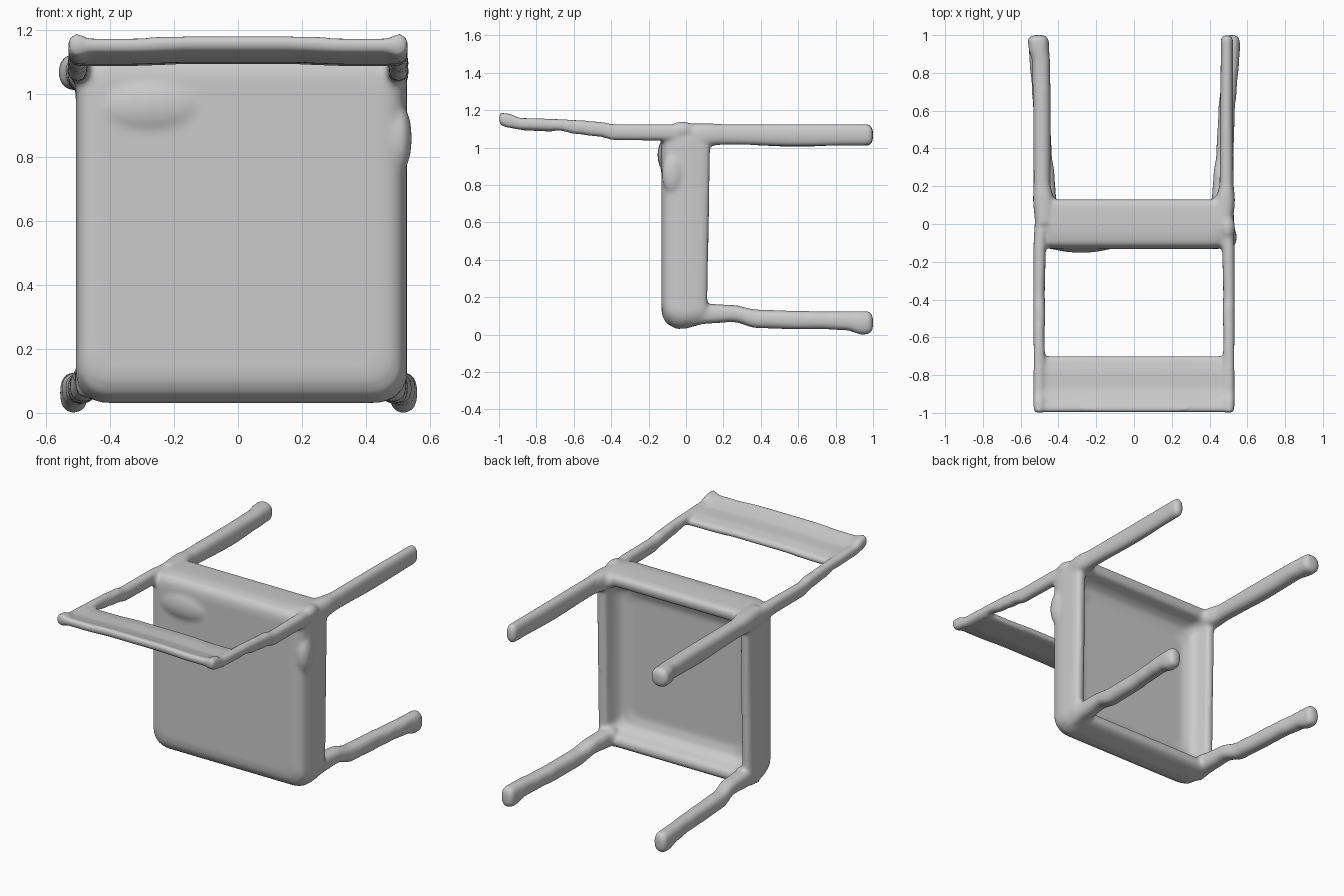
import bpy, bmesh
from math import cos, sin, pi, copysign
from mathutils import Vector

parts = []


def add_part(name, bm):
    bmesh.ops.recalc_face_normals(bm, faces=bm.faces)
    me = bpy.data.meshes.new(name)
    bm.to_mesh(me)
    bm.free()
    ob = bpy.data.objects.new(name, me)
    bpy.context.collection.objects.link(ob)
    parts.append(ob)


def loft(name, rings):
    """Skin a list of closed rings and cap both ends."""
    bm = bmesh.new()
    loops = [[bm.verts.new(p) for p in r] for r in rings]
    n = len(loops[0])
    for a, b in zip(loops, loops[1:]):
        for i in range(n):
            bm.faces.new((a[i], a[(i + 1) % n], b[(i + 1) % n], b[i]))
    bm.faces.new(loops[0])
    bm.faces.new(loops[-1])
    add_part(name, bm)


def bar(name, stations, power=0.8, n=20):
    """Bar along y; each station is (y, x, z, half width, half height)."""
    def sup(v):
        return copysign(abs(v) ** power, v)
    out = []
    for a, b in zip(stations, stations[1:]):
        for j in range(6):
            t = j / 6
            ease = t * t * (3 - 2 * t)
            out.append([p + (q - p) * (t if i == 0 else ease)
                        for i, (p, q) in enumerate(zip(a, b))])
    out.append(stations[-1])
    loft(name, [[(x + w * sup(cos(2 * pi * i / n)), y, z + h * sup(sin(2 * pi * i / n)))
                 for i in range(n)] for y, x, z, w, h in out])


def lump(name, loc, size):
    bm = bmesh.new()
    bmesh.ops.create_uvsphere(bm, u_segments=20, v_segments=12, radius=1)
    for v in bm.verts:
        v.co = Vector(loc) + Vector(v.co[i] * size[i] for i in range(3))
    add_part(name, bm)


# Seat: shallow dished tray standing upright, open towards +y
def seat_ring(y, x0, x1, z0, z1, r):
    pts = []
    for cx, cz, a0 in ((x1 - r, z1 - r, 0), (x0 + r, z1 - r, 90),
                       (x0 + r, z0 + r, 180), (x1 - r, z0 + r, 270)):
        for i in range(7):
            a = (a0 + i * 15) * pi / 180
            z = cz + r * sin(a)
            yy = y + (0.018 * (z - 0.6) if y > 0.05 else 0)
            pts.append((cx + r * cos(a), yy, z))
    return pts


loft("seat", [seat_ring(*s) for s in (
    (-0.132, -0.44, 0.44, 0.14, 1.05, 0.06),
    (-0.127, -0.475, 0.48, 0.10, 1.085, 0.08),
    (-0.105, -0.5, 0.512, 0.06, 1.115, 0.09),
    (-0.05, -0.508, 0.527, 0.03, 1.125, 0.10),
    (0.0, -0.508, 0.53, 0.033, 1.125, 0.09),
    (0.09, -0.508, 0.526, 0.055, 1.12, 0.08),
    (0.117, -0.498, 0.515, 0.07, 1.11, 0.07),
    (0.124, -0.475, 0.49, 0.095, 1.085, 0.06),
    (0.112, -0.45, 0.462, 0.125, 1.05, 0.05),
    (0.05, -0.435, 0.445, 0.145, 1.03, 0.05),
    (0.015, -0.415, 0.425, 0.17, 1.005, 0.06),
    (-0.005, -0.36, 0.37, 0.225, 0.95, 0.06))])

# Four legs pointing along +y
bar("upper_left_leg", [
    (0.0, -0.475, 1.07, 0.05, 0.06), (0.13, -0.48, 1.07, 0.055, 0.06),
    (0.22, -0.487, 1.07, 0.045, 0.053), (0.6, -0.487, 1.063, 0.047, 0.06),
    (0.86, -0.492, 1.067, 0.048, 0.055), (0.93, -0.504, 1.067, 0.055, 0.057),
    (0.98, -0.507, 1.067, 0.056, 0.057), (1.0, -0.505, 1.067, 0.035, 0.036)])
bar("upper_right_leg", [
    (0.0, 0.475, 1.07, 0.05, 0.06), (0.13, 0.485, 1.07, 0.05, 0.06),
    (0.22, 0.49, 1.07, 0.037, 0.055), (0.6, 0.49, 1.066, 0.035, 0.06),
    (0.9, 0.492, 1.068, 0.033, 0.057), (0.98, 0.492, 1.068, 0.033, 0.057),
    (1.0, 0.492, 1.067, 0.02, 0.036)])
# Lower legs: the right one ends slightly further out
for side, s, d in (("left", -1, 0), ("right", 1, 0.004)):
    bar("lower_%s_leg" % side, [
        (0.0, s * 0.46, 0.10, 0.05, 0.057), (0.13, s * 0.462, 0.112, 0.05, 0.053),
        (0.25, s * 0.467, 0.113, 0.048, 0.046), (0.38, s * 0.482, 0.084, 0.046, 0.05),
        (0.60, s * 0.49, 0.078, 0.044, 0.05),
        (0.72, s * (0.497 + d), 0.077, 0.044, 0.048), (0.86, s * (0.51 + d), 0.074, 0.043, 0.052),
        (0.94, s * (0.514 + d), 0.063, 0.044, 0.064), (0.98, s * (0.514 + d), 0.063, 0.042, 0.062),
        (1.0, s * (0.514 + d), 0.063, 0.026, 0.04)])
    # Backrest posts along -y
    bar("%s_back_post" % side, [
        (0.05, s * 0.49, 1.075, 0.035, 0.045), (-0.14, s * 0.5, 1.081, 0.033, 0.045),
        (-0.38, s * 0.503, 1.082, 0.031, 0.044), (-0.47, s * 0.501, 1.099, 0.032, 0.041),
        (-0.58, s * 0.503, 1.109, 0.03, 0.039), (-0.68, s * 0.502, 1.122, 0.03, 0.032),
        (-0.88, s * 0.503, 1.127, 0.03, 0.032), (-0.95, s * 0.503, 1.144, 0.03, 0.04),
        (-0.99, s * 0.503, 1.153, 0.028, 0.036), (-1.0, s * 0.503, 1.156, 0.018, 0.02)])
    lump("%s_upper_fillet" % side, (s * 0.45, 0.09, 1.07), (0.05, 0.06, 0.05))
    lump("%s_lower_fillet" % side, (s * 0.45, 0.09, 0.12), (0.05, 0.06, 0.05))

# Backrest: gently curved slat between the posts
slat = [(-0.695, 1.112), (-0.71, 1.134), (-0.78, 1.147), (-0.87, 1.15), (-0.94, 1.168),
        (-0.985, 1.183), (-0.999, 1.168), (-0.992, 1.138), (-0.94, 1.115), (-0.87, 1.098),
        (-0.78, 1.095), (-0.71, 1.091)]
loft("backrest_slat", [[(x, y, z - 0.006 * (abs(x) > 0.3)) for y, z in slat]
                       for x in (-0.51, -0.33, -0.17, 0, 0.17, 0.33, 0.51)])

# Soft irregular lumps on the frame
lump("seat_ridge", (-0.28, -0.09, 0.96), (0.21, 0.063, 0.10))
lump("side_bulge", (0.505, -0.07, 0.86), (0.04, 0.06, 0.11))
lump("corner_bulge", (0.495, -0.02, 1.095), (0.042, 0.07, 0.045))

# Fuse everything into one softly blended frame
bpy.ops.object.select_all(action='DESELECT')
for ob in parts:
    ob.select_set(True)
bpy.context.view_layer.objects.active = parts[0]
bpy.ops.object.join()
chair = bpy.context.view_layer.objects.active
chair.name = "chair"
rm = chair.modifiers.new("fuse", 'REMESH')
rm.mode = 'VOXEL'
rm.voxel_size = 0.011
rm.use_smooth_shade = True
sm = chair.modifiers.new("soften", 'SMOOTH')
sm.factor = 0.5
sm.iterations = 10
